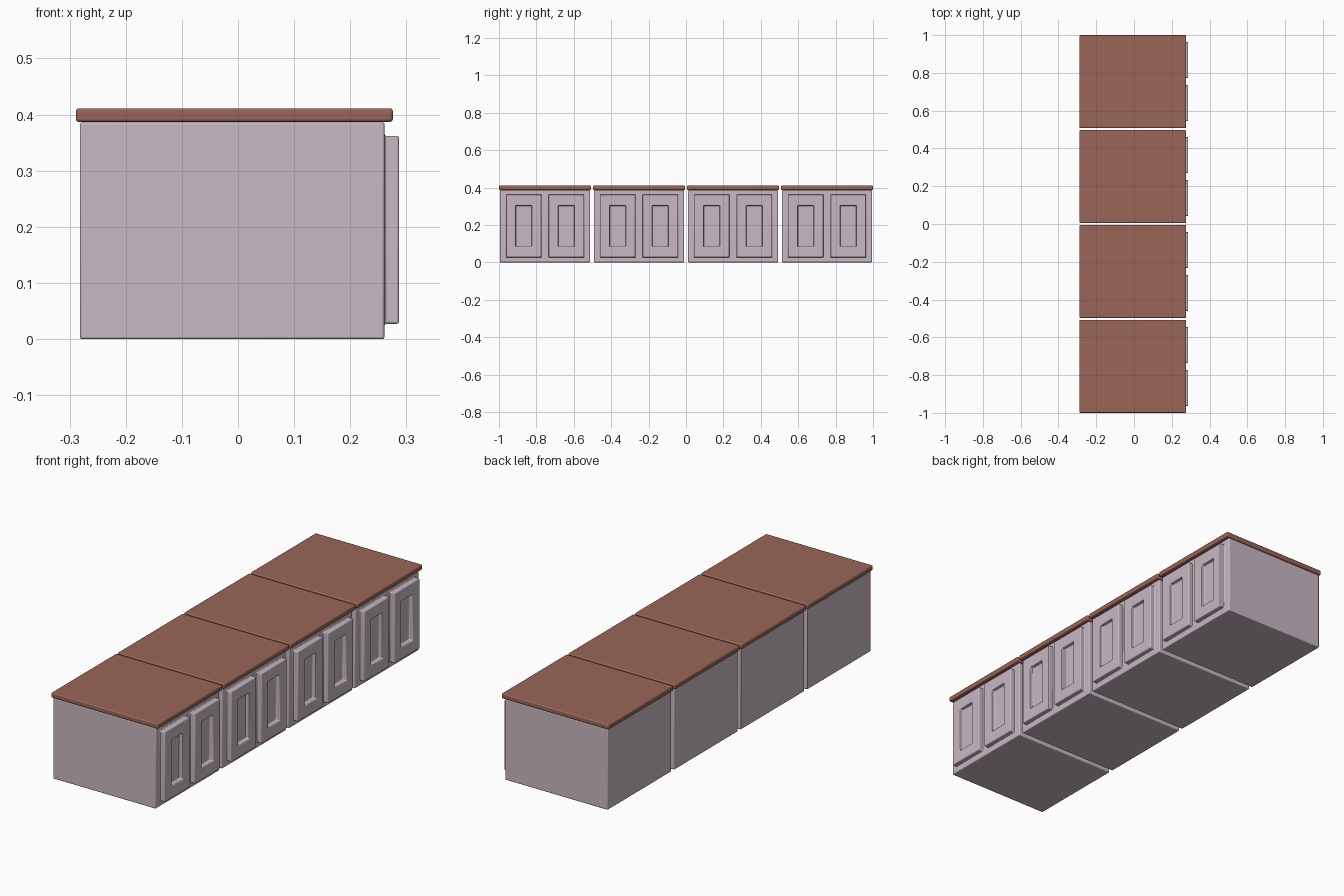
import bpy, bmesh
from mathutils import Matrix, Vector

if "Cube" in bpy.data.objects:
    bpy.data.objects.remove(bpy.data.objects["Cube"])

PITCH = 0.5025
BACK, FRONT, HEIGHT, HALF = -0.282, 0.261, 0.386, 0.241


def material(name, rgb):
    m = bpy.data.materials.new(name)
    m.diffuse_color = (*rgb, 1)
    m.use_nodes = True
    m.node_tree.nodes["Principled BSDF"].inputs["Base Color"].default_value = m.diffuse_color
    return m


paint = material("painted_wood", (0.58, 0.48, 0.54))
wood = material("brown_worktop", (0.32, 0.13, 0.095))


def box(bm, x0, x1, y0, y1, z0, z1):
    size = Vector((x1 - x0, y1 - y0, z1 - z0))
    mid = Vector((x0 + x1, y0 + y1, z0 + z1)) / 2
    bmesh.ops.create_cube(bm, size=1, matrix=Matrix.Translation(mid) @ Matrix.Diagonal((*size, 1)))


def finish(bm, name, mat, y, bevel):
    bmesh.ops.recalc_face_normals(bm, faces=bm.faces)
    me = bpy.data.meshes.new(name)
    bm.to_mesh(me)
    bm.free()
    ob = bpy.data.objects.new(name, me)
    bpy.context.collection.objects.link(ob)
    ob.location.y = y
    me.materials.append(mat)
    mod = ob.modifiers.new("rounded_edges", 'BEVEL')
    mod.width, mod.segments, mod.limit_method = bevel, 3, 'ANGLE'
    bpy.ops.object.select_all(action='DESELECT')
    ob.select_set(True)
    bpy.context.view_layer.objects.active = ob
    bpy.ops.object.shade_smooth_by_angle()


def step(bm, face, y0, y1, z0, z1, x):
    """Add a ring inside the face and move the inner face to a rectangle at depth x."""
    mid = face.calc_center_median()
    bmesh.ops.inset_individual(bm, faces=[face], thickness=0.001)
    for v in face.verts:
        v.co = (x, y1 if v.co.y > mid.y else y0, z1 if v.co.z > mid.z else z0)


def cabinet(y):
    # carcass with two raised doors, each with a sunken panel
    bm = bmesh.new()
    box(bm, BACK, FRONT, -HALF, HALF, 0, HEIGHT)
    bmesh.ops.bisect_plane(bm, geom=bm.verts[:] + bm.edges[:] + bm.faces[:],
                           plane_co=(0, 0, 0), plane_no=(0, 1, 0))
    bm.normal_update()
    for face in [f for f in bm.faces if f.normal.x > 0.9]:
        c = 0.114 if face.calc_center_median().y > 0 else -0.114
        door = (c - 0.095, c + 0.095, 0.027, 0.362)
        panel = (c - 0.043, c + 0.043, 0.084, 0.304)
        for rect, x in ((door, FRONT), (door, 0.287), (panel, 0.287), (panel, 0.267)):
            step(bm, face, *rect, x)
    finish(bm, "cabinet", paint, y, 0.004)

    # worktop slab
    bm = bmesh.new()
    box(bm, -0.289, 0.276, -0.246, 0.246, 0.387, 0.411)
    finish(bm, "worktop", wood, y, 0.005)


for i in range(4):
    cabinet((i - 1.5) * PITCH)
